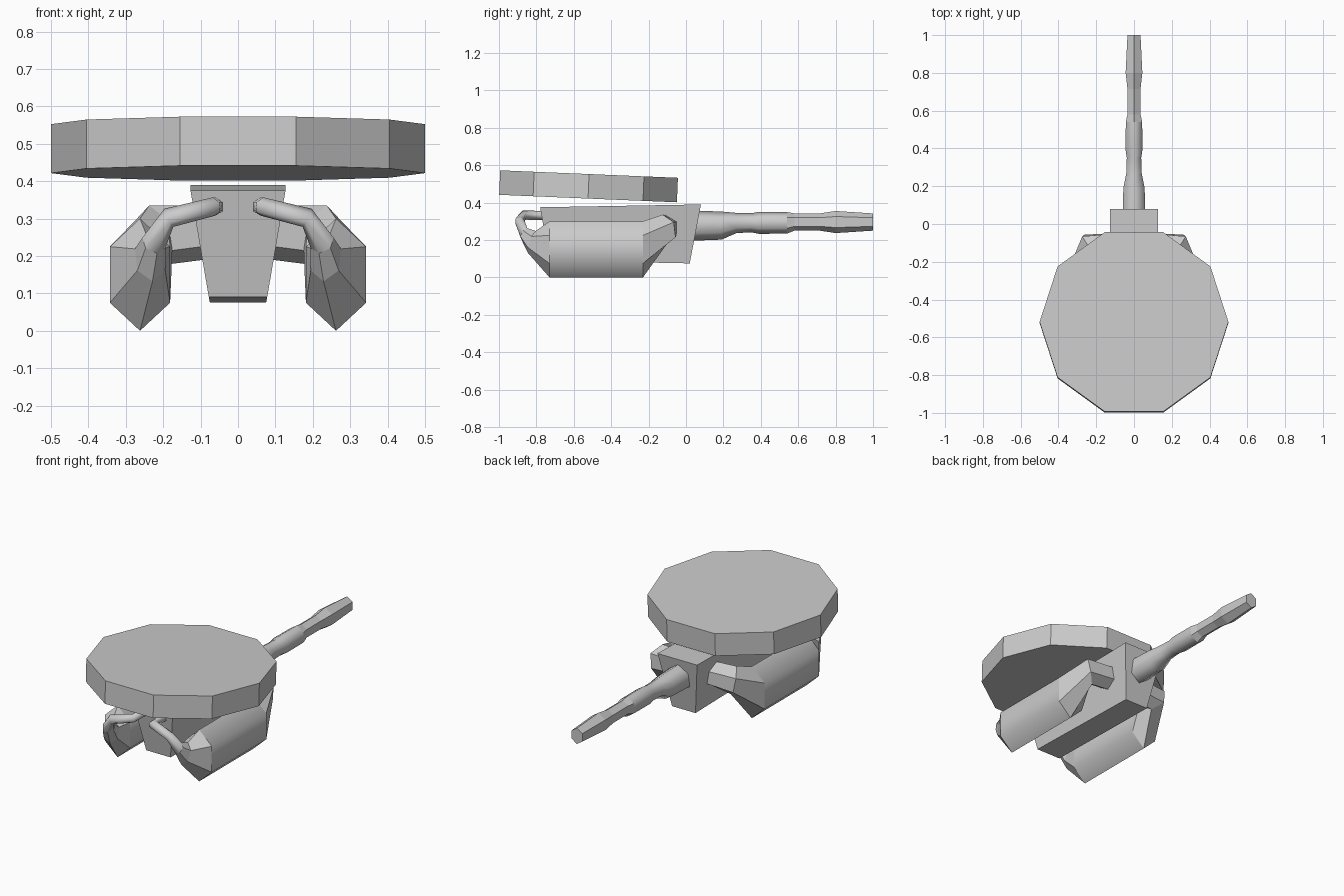
import bpy, bmesh, math
from mathutils import Vector

if "Cube" in bpy.data.objects:
    bpy.data.objects.remove(bpy.data.objects["Cube"])


def finish(name, bm):
    bmesh.ops.recalc_face_normals(bm, faces=bm.faces)
    mesh = bpy.data.meshes.new(name)
    bm.to_mesh(mesh)
    bm.free()
    obj = bpy.data.objects.new(name, mesh)
    bpy.context.collection.objects.link(obj)
    return obj


def loft(name, rings, smooth_spans, side=1, sharp=70):
    """Six-sided rings (centre, direction, half-width radius, height radius) skinned in order."""
    bm = bmesh.new()
    loops = []
    for centre, direction, ru, rv in rings:
        t = Vector(direction).normalized()
        u = t.cross(Vector((0, 0, 1))).normalized()
        v = u.cross(t)
        loop = []
        for i in range(6):
            a = i * math.pi / 3
            p = Vector(centre) + u * ru * math.sin(a) + v * rv * math.cos(a)
            loop.append(bm.verts.new((p.x * side, p.y, p.z)))
        loops.append(loop)
    for s, (a, b) in enumerate(zip(loops, loops[1:])):
        for i in range(6):
            j = (i + 1) % 6
            face = bm.faces.new((a[i], a[j], b[j], b[i]))
            face.smooth = s in smooth_spans
    bm.faces.new(loops[0])
    bm.faces.new(loops[-1])
    bmesh.ops.recalc_face_normals(bm, faces=bm.faces)
    for e in bm.edges:
        e.smooth = e.calc_face_angle(0) < math.radians(sharp)
    return finish(name, bm)


# Tilted ten-sided drum magazine
bpy.ops.mesh.primitive_cylinder_add(
    vertices=10, radius=0.5, depth=0.131,
    location=(0, -0.521, 0.487), rotation=(math.radians(-2.4), 0, 0))
drum = bpy.context.object
drum.name = "drum_magazine"
# put vertices on the x axis
for v in drum.data.vertices:
    x, y = v.co.x, v.co.y
    v.co.x, v.co.y = y, x

drum.data.flip_normals()

# Tapered receiver body: side profile corners (y, z, half width)
profile = [(-0.78, 0.375, 0.127), (0.08, 0.39, 0.127),
           (0.02, 0.075, 0.075), (-0.73, 0.09, 0.078)]
bm = bmesh.new()
left = [bm.verts.new((-w, y, z)) for y, z, w in profile]
right = [bm.verts.new((w, y, z)) for y, z, w in profile]
bm.faces.new(left)
bm.faces.new(right)
for i in range(4):
    j = (i + 1) % 4
    bm.faces.new((left[i], left[j], right[j], right[i]))
finish("receiver_body", bm)

# Stepped hexagonal barrel: (y, axis z, radius)
steps = [(0.03, 0.277, 0.081), (0.19, 0.277, 0.075), (0.27, 0.291, 0.054),
         (0.35, 0.292, 0.051), (0.39, 0.292, 0.059), (0.54, 0.292, 0.058),
         (0.58, 0.296, 0.046), (0.715, 0.296, 0.046), (0.80, 0.296, 0.059),
         (1.0, 0.296, 0.046)]
loft("barrel", [((0, y, z), (0, 1, 0), r * 0.866, r) for y, z, r in steps],
     range(5))

# Side tanks: front pipe, hexagonal tank, rear elbow into the body
tank = [
    ((0.06, -0.76, 0.332), (0, -1, 0), 0.022, 0.024),
    ((0.065, -0.87, 0.332), (1, -1, -0.2), 0.026, 0.025),
    ((0.185, -0.89, 0.302), (1, 0.1, -0.5), 0.026, 0.027),
    ((0.225, -0.865, 0.235), (0.4, 0.8, -0.6), 0.034, 0.034),
    ((0.235, -0.825, 0.19), (0.3, 1, -0.4), 0.045, 0.062),
    ((0.262, -0.73, 0.15), (0, 1, 0), 0.093, 0.15),
    ((0.262, -0.23, 0.15), (0, 1, 0), 0.093, 0.15),
    ((0.225, -0.115, 0.255), (-1, 0.8, 0.25), 0.08, 0.082),
    ((0.09, -0.11, 0.262), (-1, 0, 0), 0.07, 0.072),
]
for label, side in (("left", -1), ("right", 1)):
    loft(label + "_tank", tank, {0, 1, 2, 5}, side)
